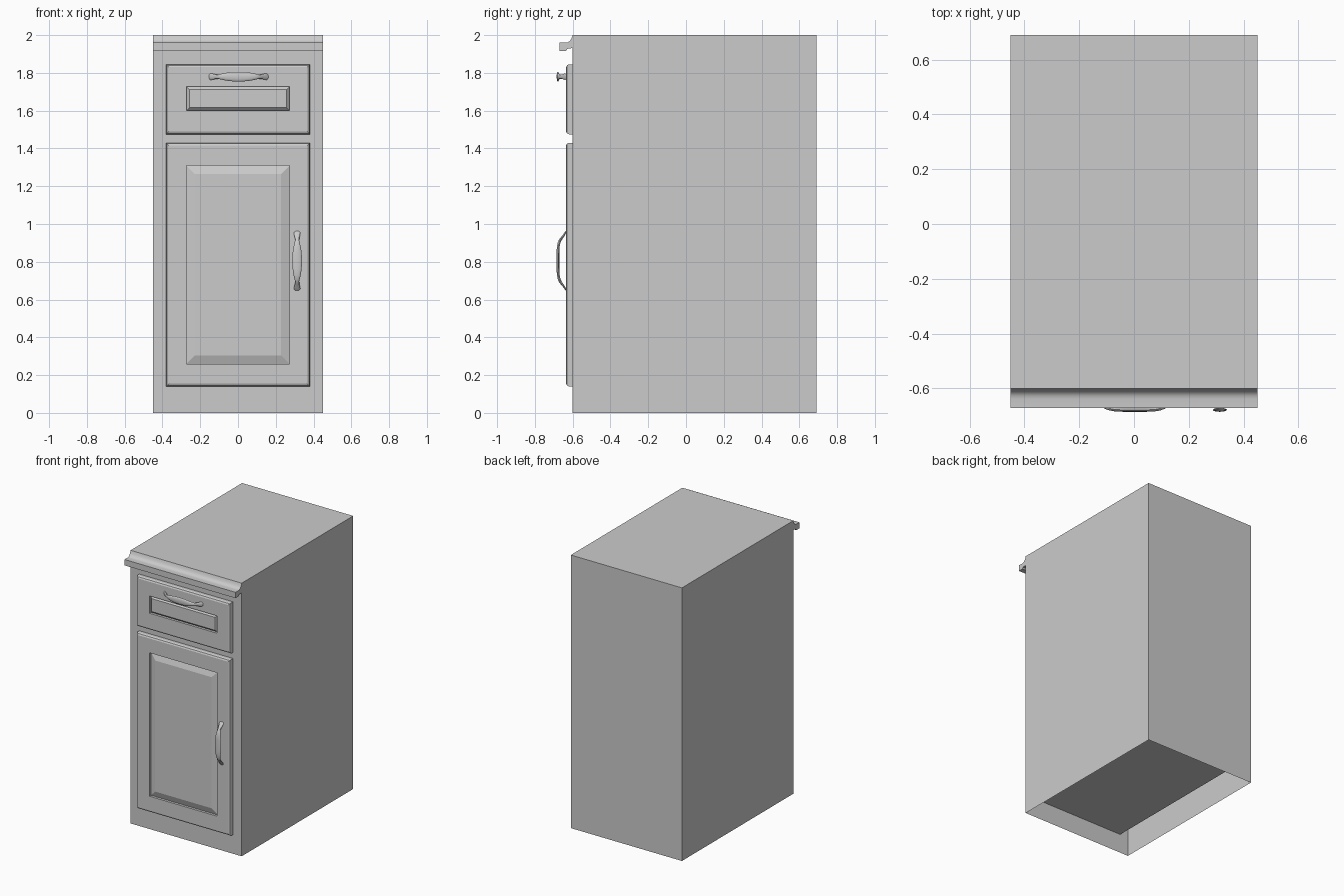
import bpy, bmesh, math
from mathutils import Vector

if "Cube" in bpy.data.objects:
    bpy.data.objects.remove(bpy.data.objects["Cube"])


def finish(name, bm, smooth=False):
    bmesh.ops.recalc_face_normals(bm, faces=bm.faces)
    me = bpy.data.meshes.new(name)
    bm.to_mesh(me)
    bm.free()
    ob = bpy.data.objects.new(name, me)
    bpy.context.collection.objects.link(ob)
    if smooth:
        bpy.ops.object.select_all(action='DESELECT')
        ob.select_set(True)
        bpy.context.view_layer.objects.active = ob
        bpy.ops.object.shade_smooth_by_angle(angle=math.radians(35))
    return ob


def box(name, lo, hi, open_bottom=False):
    bm = bmesh.new()
    bmesh.ops.create_cube(bm, size=1)
    for v in bm.verts:
        v.co = [(a + b) / 2 + c * (b - a) for a, b, c in zip(lo, hi, v.co)]
    if open_bottom:
        bmesh.ops.delete(bm, geom=[f for f in bm.faces if f.normal.z < -0.5], context='FACES')
    return finish(name, bm)


def loft(bm, rings):
    """Bridge closed vertex rings and cap both ends."""
    loops = [[bm.verts.new(p) for p in r] for r in rings]
    n = len(loops[0])
    for a, b in zip(loops, loops[1:]):
        for i in range(n):
            j = (i + 1) % n
            bm.faces.new((a[i], a[j], b[j], b[i]))
    bm.faces.new(loops[0])
    bm.faces.new(loops[-1])


def panel_front(name, outer, inner, slope):
    """Slab with an eased edge and a raised field behind a sunk groove."""
    def ring(rect, inset, y):
        x, z0, z1 = rect
        x, z0, z1 = x - inset, z0 + inset, z1 - inset
        return [(-x, y, z0), (x, y, z0), (x, y, z1), (-x, y, z1)]
    bm = bmesh.new()
    loft(bm, [ring(outer, 0, -0.60), ring(outer, 0, -0.62),
              ring(outer, 0.005, -0.63), ring(outer, 0.015, -0.635),
              ring(inner, 0, -0.635), ring(inner, 0, -0.617),
              ring(inner, slope, -0.633)])
    return finish(name, bm)


# half of a handle: distance along, depth y, half width, half thickness
HALF = [(0.156, -0.634, 0.010, 0.003), (0.150, -0.638, 0.017, 0.004),
        (0.138, -0.645, 0.016, 0.005), (0.122, -0.657, 0.012, 0.006),
        (0.108, -0.667, 0.011, 0.007), (0.092, -0.673, 0.015, 0.007),
        (0.070, -0.677, 0.020, 0.007), (0.040, -0.678, 0.024, 0.007),
        (0.000, -0.678, 0.026, 0.007)]


def handle(name, x, z, vertical):
    st = HALF + [(-s, y, w, t) for s, y, w, t in HALF[-2::-1]]
    rings = []
    for i, (s, y, w, t) in enumerate(st):
        a, b = st[max(i - 1, 0)], st[min(i + 1, len(st) - 1)]
        tan = Vector((b[0] - a[0], b[1] - a[1])).normalized()
        ring = []
        for k in range(12):
            ang = math.tau * k / 12
            side, off = w * math.cos(ang), t * math.sin(ang)
            along, depth = s - tan.y * off, y + tan.x * off
            ring.append((x + side, depth, z + along) if vertical
                        else (x + along, depth, z + side))
        rings.append(ring)
    bm = bmesh.new()
    loft(bm, rings)
    return finish(name, bm, True)


# carcass shell, open underneath, with the inner compartments
box("cabinet_body", (-0.45, -0.60, 0), (0.45, 0.69, 2.0), open_bottom=True)
box("cupboard_interior", (-0.38, -0.598, 0.14), (0.38, 0.66, 1.43))
box("drawer_box", (-0.38, -0.598, 1.48), (0.38, 0.66, 1.84))

# moulded front edge of the worktop
profile = [(-0.60, 2.0), (-0.604, 1.988), (-0.609, 1.977), (-0.616, 1.968),
           (-0.626, 1.962), (-0.638, 1.960), (-0.671, 1.960), (-0.671, 1.917),
           (-0.635, 1.917), (-0.628, 1.927), (-0.60, 1.932)]
bm = bmesh.new()
loft(bm, [[(x, y, z) for y, z in profile] for x in (-0.45, 0.45)])
finish("worktop_moulding", bm, True)

# fronts
panel_front("door", (0.38, 0.14, 1.43), (0.273, 0.26, 1.31), 0.045)
panel_front("drawer_front", (0.38, 1.475, 1.845), (0.273, 1.60, 1.727), 0.016)

# handles
handle("door_handle", 0.313, 0.805, True)
handle("drawer_handle", 0.003, 1.78, False)
